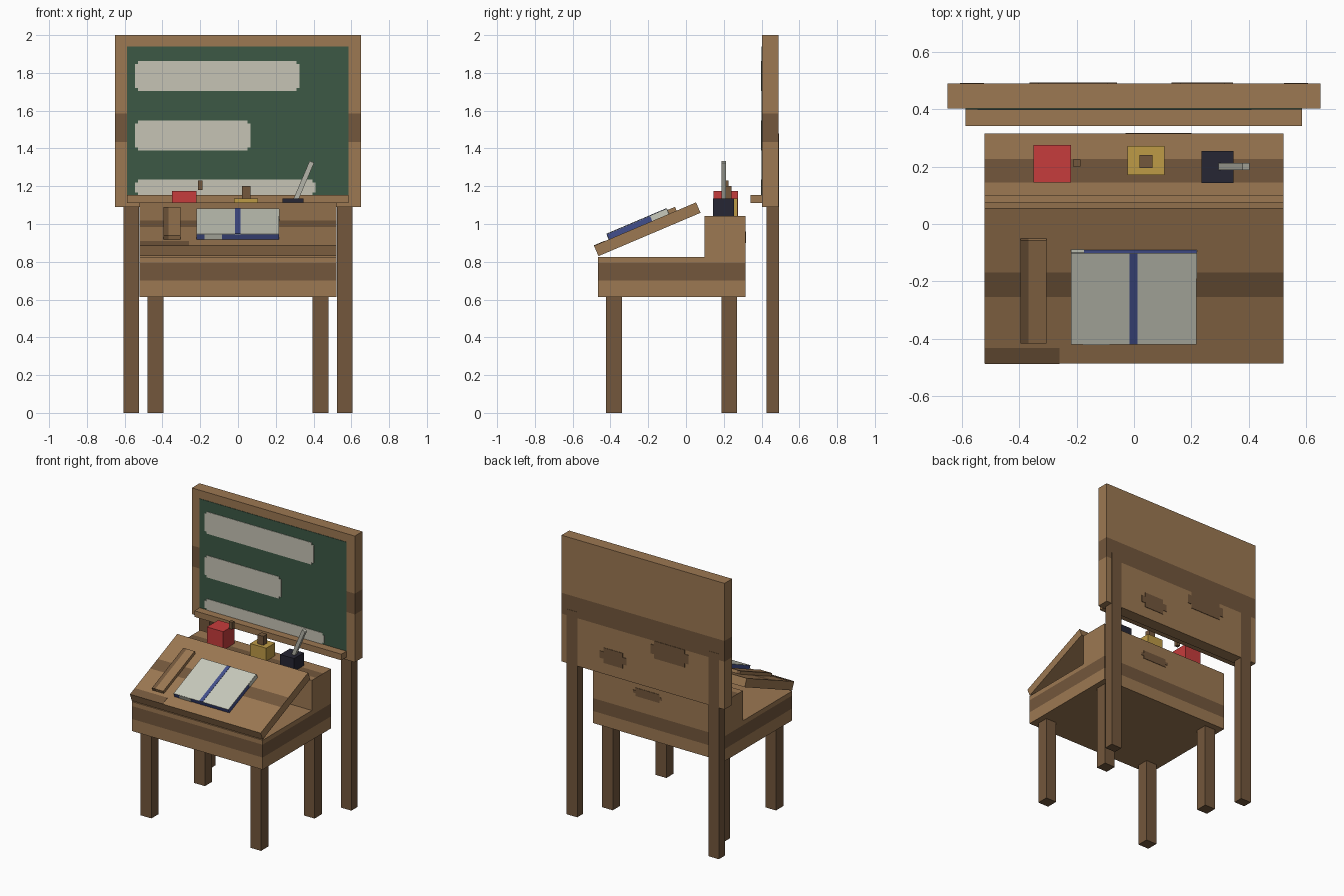
import bpy, bmesh
from math import radians
from mathutils import Matrix, Vector

cube = bpy.data.objects.get("Cube")
if cube:
    bpy.data.objects.remove(cube, do_unlink=True)


def material(name, hex_code):
    m = bpy.data.materials.new(name)
    m.use_nodes = True
    srgb = [int(hex_code[i:i + 2], 16) / 255 for i in (0, 2, 4)]
    col = [((c + 0.055) / 1.055) ** 2.4 for c in srgb] + [1]
    m.diffuse_color = col
    m.node_tree.nodes["Principled BSDF"].inputs["Base Color"].default_value = col
    return m


wood = material("light wood", "9C7852")
dark = material("dark wood", "73573C")
green = material("board green", "3C5845")
chalk = material("chalk", "C6C4B5")
paper = material("paper", "C8CABC")
red = material("red", "C63C3C")
brass = material("brass", "BE9B46")
ink = material("ink black", "262634")
blue = material("cover blue", "424F8C")
steel = material("pen grey", "B4B4A8")


def box(name, x, y, z, mat, frame=None, band=None, top_only=False, corner=0):
    """Box from ranges; band = (axis, low, high) is cut in and coloured dark."""
    bm = bmesh.new()
    bmesh.ops.create_cube(bm, size=1)
    for v in bm.verts:
        v.co = [r[0] + (c + 0.5) * (r[1] - r[0]) for r, c in zip((x, y, z), v.co)]
    if corner:
        edges = [e for e in bm.edges if abs(e.verts[0].co.y - e.verts[1].co.y) > 1e-4]
        bmesh.ops.bevel(bm, geom=edges, offset=corner, segments=2, affect='EDGES')
    if band:
        axis, low, high = band
        normal = Vector([float(i == axis) for i in range(3)])
        for cut in (low, high):
            bmesh.ops.bisect_plane(bm, geom=bm.verts[:] + bm.edges[:] + bm.faces[:],
                                   plane_co=normal * cut, plane_no=normal)
        bm.normal_update()
        for f in bm.faces:
            inside = low < f.calc_center_median()[axis] < high
            if inside and (f.normal.z > 0.9 or not top_only):
                f.material_index = 1
    if frame:
        bm.transform(frame)
    me = bpy.data.meshes.new(name)
    bm.to_mesh(me)
    bm.free()
    me.materials.append(mat)
    me.materials.append(dark)
    ob = bpy.data.objects.new(name, me)
    bpy.context.collection.objects.link(ob)
    return ob


# Desk body and rear shelf
W = (-0.522, 0.522)
box("desk_body", W, (-0.465, 0.315), (0.613, 0.825), wood, band=(2, 0.7, 0.793))
box("rear_shelf", W, (0.097, 0.315), (0.825, 1.042), wood,
    band=(1, 0.145, 0.227), top_only=True)
box("shelf_back_mark", (-0.03, 0.2), (0.315, 0.318), (0.9, 0.96), dark, corner=0.02)

# Legs and board posts
for side, s in (("left", 1), ("right", -1)):
    x = sorted((s * 0.395, s * 0.48))
    box("front_leg_" + side, x, (-0.423, -0.34), (0, 0.613), dark)
    box("rear_leg_" + side, x, (0.187, 0.27), (0, 0.613), dark)
    box("board_post_" + side, sorted((s * 0.523, s * 0.607)), (0.425, 0.492), (0, 1.48), dark)

# Chalkboard with ledge and rows of chalk
box("board", (-0.65, 0.65), (0.403, 0.49), (1.09, 2), wood, band=(2, 1.435, 1.585))
box("board_panel", (-0.587, 0.585), (0.4, 0.404), (1.15, 1.94), green)
for i, (right, low, high) in enumerate([(0.325, 1.705, 1.863), (0.065, 1.39, 1.548),
                                        (0.41, 1.151, 1.235)]):
    box(f"chalk_row_{i + 1}", (-0.545, right), (0.397, 0.401), (low, high), chalk, corner=0.015)
box("ledge", (-0.587, 0.585), (0.342, 0.403), (1.11, 1.154), wood)
box("board_back_mark", (0.13, 0.345), (0.49, 0.493), (1.17, 1.28), dark, corner=0.03)
box("board_back_drip", (-0.365, -0.06), (0.49, 0.493), (1.31, 1.436), dark, corner=0.03)

# Sloping lid: frame origin at its top front edge
lid = Matrix.Translation((0, -0.487, 0.885)) @ Matrix.Rotation(radians(23), 4, 'X')
box("lid", W, (0, 0.587), (-0.06, 0), wood, lid, band=(1, 0.252, 0.345), top_only=True)
box("lid_stain", (-0.52, -0.26), (0, 0.06), (0, 0.002), dark, lid)

# Book on the lid
B = (-0.22, 0.217)
box("book_cover", B, (0.086, 0.431), (0, 0.028), blue, lid)
box("book_pages", B, (0.086, 0.431), (0.028, 0.031), paper, lid)
box("book_ribbon", (-0.015, 0.012), (0.086, 0.431), (0.03, 0.033), blue, lid)
box("book_side_label", (0.217, 0.219), (0.335, 0.431), (0, 0.029), paper, lid)
box("book_front_label", (-0.178, -0.085), (0.084, 0.086), (0, 0.029), paper, lid)
box("book_back_label", (-0.22, -0.175), (0.431, 0.433), (0, 0.029), paper, lid)

# Ruler with a dark edge
box("ruler", (-0.395, -0.305), (0.086, 0.475), (0, 0.022), wood, lid, band=(0, -0.395, -0.368))

# Sharpener, bell, inkwell and pen on the shelf
box("sharpener", (-0.35, -0.22), (0.145, 0.275), (1.042, 1.176), red)
box("sharpener_crank", (-0.213, -0.187), (0.2, 0.225), (1.18, 1.231), dark)
box("bell", (-0.022, 0.106), (0.17, 0.272), (1.042, 1.135), brass)
box("bell_knob", (0.02, 0.065), (0.195, 0.24), (1.135, 1.2), dark)
box("inkwell", (0.236, 0.347), (0.143, 0.255), (1.042, 1.135), ink)
pen = Matrix.Translation((0.298, 0.2, 1.11)) @ Matrix.Rotation(radians(23), 4, 'Y')
box("pen", (-0.013, 0.013), (-0.012, 0.012), (0, 0.238), steel, pen)
